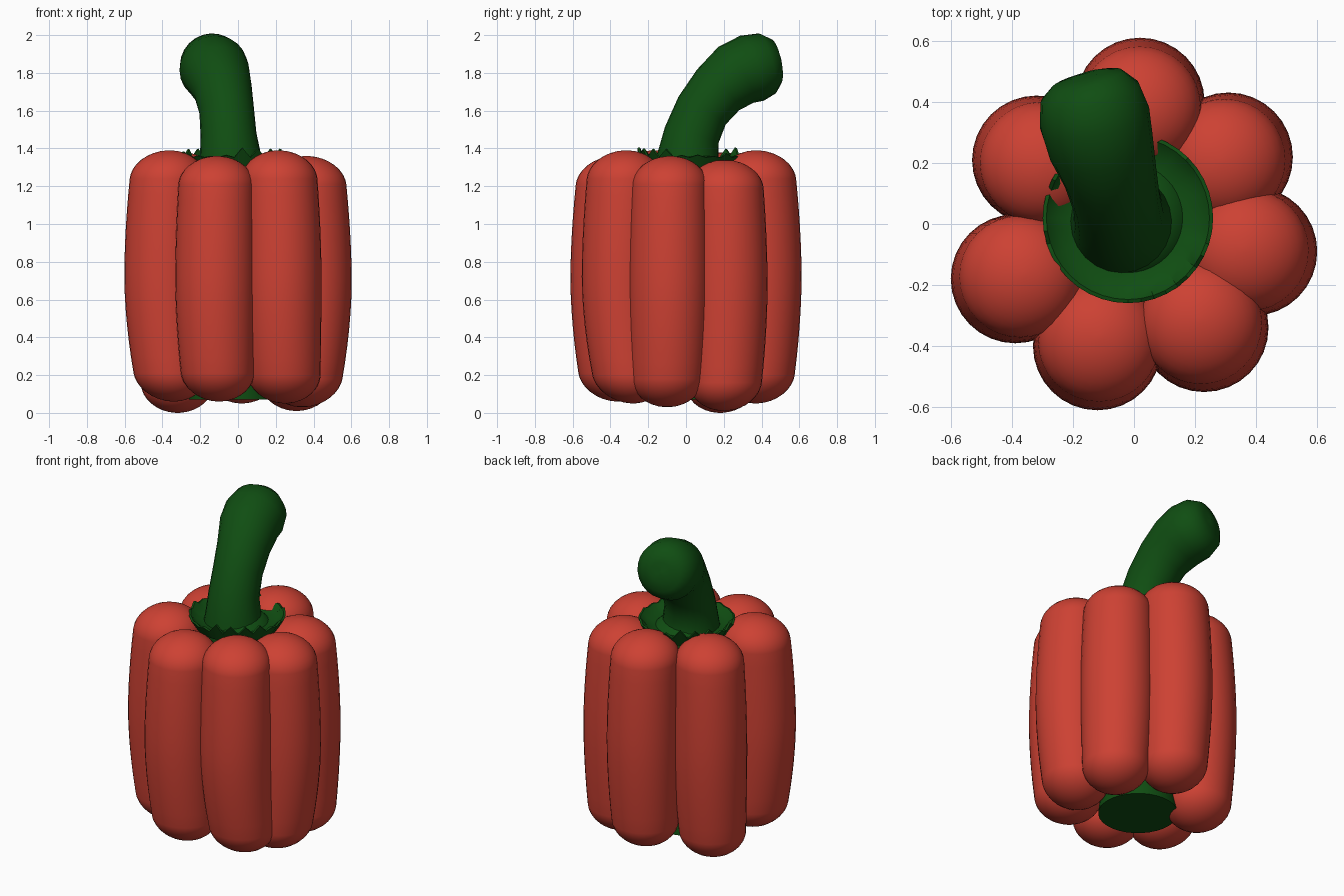
import bpy, bmesh, math, random
from mathutils import Vector

if "Cube" in bpy.data.objects:
    bpy.data.objects.remove(bpy.data.objects["Cube"], do_unlink=True)
random.seed(4)


def material(name, colour):
    m = bpy.data.materials.new(name)
    m.use_nodes = True
    m.diffuse_color = (*colour, 1)
    bsdf = next(n for n in m.node_tree.nodes if n.type == "BSDF_PRINCIPLED")
    bsdf.inputs["Base Color"].default_value = (*colour, 1)
    return m


red = material("pepper_red", (0.61, 0.053, 0.033))
green = material("stem_green", (0.005, 0.075, 0.006))


def loft(name, rings, mat, sharp=50):
    """Skin a list of point rings, capping both ends."""
    bm = bmesh.new()
    rows = [[bm.verts.new(p) for p in ring] for ring in rings]
    n = len(rows[0])
    for a, b in zip(rows, rows[1:]):
        for i in range(n):
            j = (i + 1) % n
            bm.faces.new((a[i], a[j], b[j], b[i]))
    bm.faces.new(rows[0][::-1])
    bm.faces.new(rows[-1])
    bmesh.ops.recalc_face_normals(bm, faces=bm.faces[:])
    mesh = bpy.data.meshes.new(name)
    bm.to_mesh(mesh)
    bm.free()
    mesh.materials.append(mat)
    ob = bpy.data.objects.new(name, mesh)
    bpy.context.collection.objects.link(ob)
    bpy.ops.object.select_all(action="DESELECT")
    ob.select_set(True)
    bpy.context.view_layer.objects.active = ob
    bpy.ops.object.shade_smooth_by_angle(angle=math.radians(sharp))
    return ob


def circle(centre, radius, tangent=Vector((0, 0, 1)), n=32):
    """Ring of points across a tangent direction."""
    t = tangent.normalized()
    v = t.cross(Vector((1, 0, 0))).normalized()
    u = v.cross(t)
    return [centre + radius * (math.cos(k) * u + math.sin(k) * v)
            for k in (2 * math.pi * i / n for i in range(n))]


def lobe(name, mid, low, z0, z1):
    """Bulging column with rounded ends; its axis bows outward."""
    mid, low = Vector(mid), Vector(low)
    top = mid * 0.93
    cap = 0.15
    heights = []
    steps = 8
    for i in range(steps):
        a = math.pi / 2 * (i + 0.3) / steps
        heights.append((z0 + cap * (1 - math.sin(a)), math.cos(a)))
    heights = [(z0 + cap * (1 - math.cos(a)), math.sin(a))
               for a in (math.pi / 2 * (i + 0.3) / steps for i in range(steps))]
    body = [(z0 + cap + (z1 - z0 - 2 * cap) * i / 12, 1) for i in range(13)]
    upper = [(z0 + z1 - z, s) for z, s in reversed(heights)]
    rings = []
    for z, s in heights + body + upper:
        t = (z - z0) / (z1 - z0)
        end = low if t < 0.5 else top
        w = abs(2 * t - 1) ** 1.8
        c = mid.lerp(end, w)
        r = 0.212 - (0.028 if t < 0.5 else 0.018) * w
        rings.append(circle(Vector((c.x, c.y, z)), r * s))
    loft(name, rings, red)


# Seven fleshy lobes: axis at mid height, axis at bottom, bottom and top heights
lobes = [
    ((0.02, 0.40), (0.02, 0.37), 0.05, 1.39),
    ((0.31, 0.22), (0.31, 0.20), 0.01, 1.34),
    ((0.39, -0.09), (0.34, -0.10), 0.03, 1.36),
    ((0.23, -0.34), (0.25, -0.28), 0.05, 1.39),
    ((-0.12, -0.40), (-0.10, -0.36), 0.06, 1.36),
    ((-0.39, -0.18), (-0.34, -0.18), 0.06, 1.39),
    ((-0.32, 0.21), (-0.32, 0.18), 0.0, 1.38),
]
for i, data in enumerate(lobes):
    lobe(f"lobe_{i + 1}", *data)

# Green core, flared and flat at the bottom
core = [(0.07, 0.23), (0.15, 0.22), (0.3, 0.19), (0.6, 0.17), (1.28, 0.17)]
loft("core", [circle(Vector((-0.03, 0, z)), r) for z, r in core], green, 40)

# Curved stem, thickening to a blunt end
path = [
    ((-0.04, 0.01, 1.26), 0.18), ((-0.04, 0.01, 1.36), 0.162),
    ((-0.05, 0.03, 1.47), 0.148), ((-0.06, 0.085, 1.60), 0.145),
    ((-0.08, 0.17, 1.71), 0.155), ((-0.11, 0.265, 1.79), 0.175),
    ((-0.13, 0.35, 1.825), 0.183), ((-0.145, 0.43, 1.85), 0.165),
    ((-0.155, 0.475, 1.86), 0.12), ((-0.16, 0.487, 1.862), 0.06),
    ((-0.16, 0.49, 1.863), 0.012),
]
points = [Vector(p) for p, r in path]
stem = []
for i, (p, r) in enumerate(path):
    tangent = points[min(i + 1, len(path) - 1)] - points[max(i - 1, 0)]
    stem.append(circle(points[i], r, tangent, 24))
loft("stem", stem, green)

# Dished calyx with a ragged upturned rim
count = 40
ragged = [random.uniform(0, 0.055) if i % 2 else 0 for i in range(count)]
calyx = []
for radius, z, rag in [(0.10, 1.27, 0), (0.24, 1.29, 0), (0.28, 1.352, 1),
                       (0.268, 1.355, 1), (0.23, 1.325, 0.2), (0.18, 1.32, 0),
                       (0.14, 1.36, 0)]:
    ring = circle(Vector((-0.02, 0.02, z)), radius, n=count)
    for p, h in zip(ring, ragged):
        p.z += rag * h
    calyx.append(ring)
loft("calyx", calyx, green)
